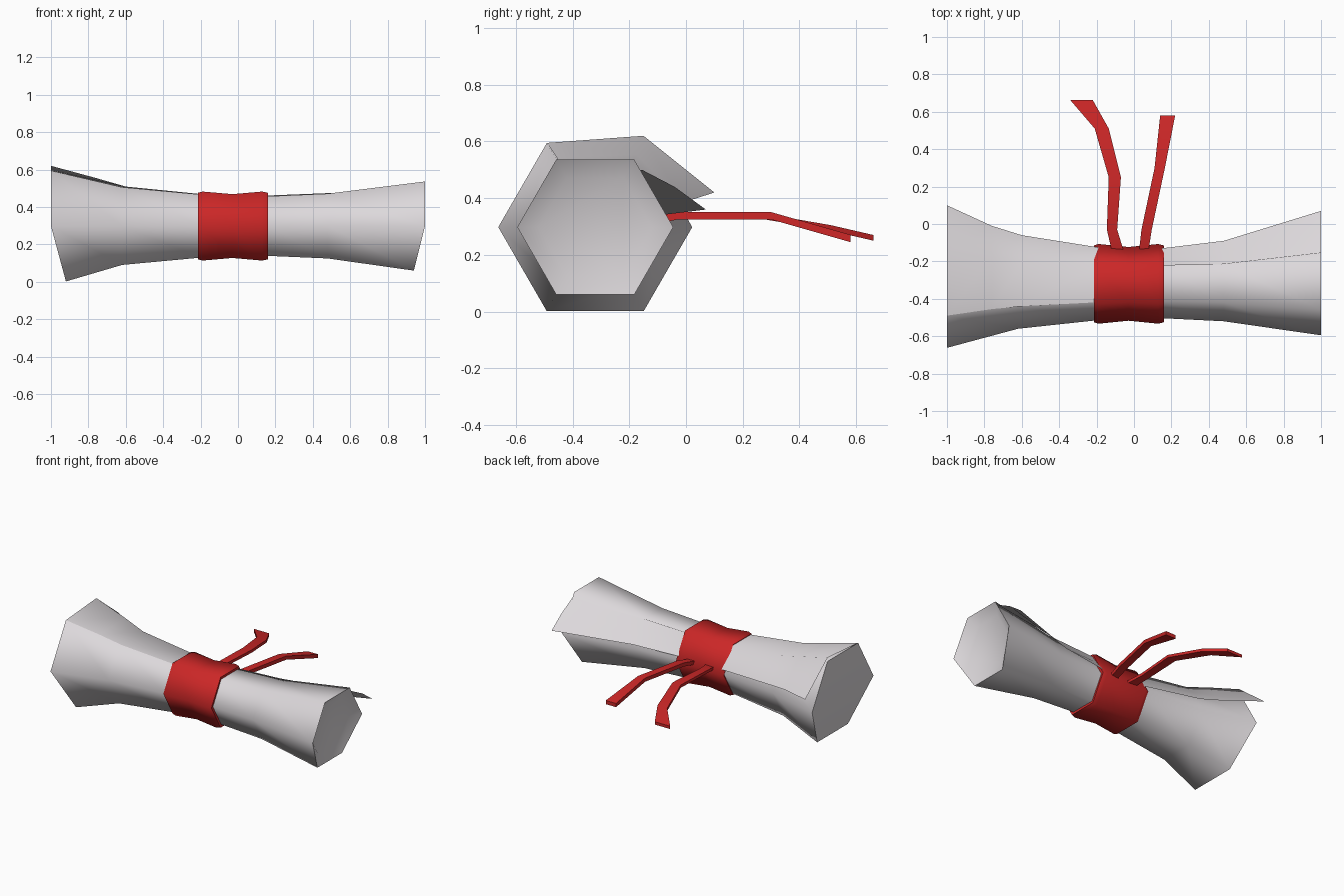
import bpy, bmesh, math
from mathutils import Vector

if "Cube" in bpy.data.objects:
    bpy.data.objects.remove(bpy.data.objects["Cube"])

CY, CZ = -0.32, 0.298


def material(name, col):
    m = bpy.data.materials.new(name)
    m.diffuse_color = (*col, 1)
    m.use_nodes = True
    m.node_tree.nodes["Principled BSDF"].inputs["Base Color"].default_value = m.diffuse_color
    return m


PAPER = material("pale_paper", (0.72, 0.69, 0.71))
RED = material("red_ribbon", (0.60, 0.02, 0.02))


def hex_ring(bm, x, r, low_x=None):
    """Six-sided ring around the x axis; the two lowest corners may be pulled in."""
    out = []
    for i in range(6):
        a = math.radians(60 * i)
        px = low_x if low_x is not None and i in (4, 5) else x
        out.append(bm.verts.new((px, CY + r * math.cos(a), CZ + r * math.sin(a))))
    return out


def bridge(bm, rings, closed=True):
    for a, b in zip(rings, rings[1:]):
        n = len(a)
        for i in range(n if closed else n - 1):
            j = (i + 1) % n
            bm.faces.new((a[i], a[j], b[j], b[i]))


def finish(bm, name, mat, angle):
    bmesh.ops.recalc_face_normals(bm, faces=bm.faces[:])
    me = bpy.data.meshes.new(name)
    bm.to_mesh(me)
    bm.free()
    me.materials.append(mat)
    me.shade_smooth()
    me.set_sharp_from_angle(angle=math.radians(angle))
    ob = bpy.data.objects.new(name, me)
    bpy.context.collection.objects.link(ob)
    return ob


# Rolled paper: flared hexagonal tube, flat left end, recessed right end
bm = bmesh.new()
profile = [(-1, 0.342, -0.92), (-0.62, 0.24, None), (-0.2, 0.195, None), (0.16, 0.184, None),
           (0.48, 0.2, None), (1, 0.275, 0.94), (0.95, 0.2, 0.93)]
rings = [hex_ring(bm, *p) for p in profile]
bridge(bm, rings)
r = rings[0]
bm.faces.new((r[0], r[1], r[2], r[3]))
bm.faces.new((r[0], r[3], r[4], r[5]))
bm.faces.new(rings[-1])
finish(bm, "rolled_paper", PAPER, 65)


# Loose outer edge of the sheet, lifting away toward each end
def flap(name, stations):
    bm = bmesh.new()
    rows = [[bm.verts.new((x, y, z)) for y, z in pts] for x, pts in stations]
    bridge(bm, rows, closed=False)
    # keep the upper side facing out
    ob = finish(bm, name, PAPER, 65)
    if sum(p.normal.z for p in ob.data.polygons) < 0:
        ob.data.flip_normals()


flap("left_flap", [
    (-1.0, [(-0.49, 0.595), (-0.15, 0.62), (0.10, 0.42)]),
    (-0.76, [(-0.455, 0.542), (-0.175, 0.555), (-0.01, 0.385)]),
    (-0.60, [(-0.44, 0.507), (-0.198, 0.509), (-0.06, 0.36)]),
    (-0.19, [(-0.418, 0.467), (-0.22, 0.468), (-0.125, 0.33)]),
])
flap("right_flap", [
    (0.15, [(-0.222, 0.461), (-0.18, 0.40), (-0.13, 0.33)]),
    (0.48, [(-0.215, 0.474), (-0.16, 0.41), (-0.09, 0.34)]),
    (1.0, [(-0.155, 0.50), (-0.04, 0.44), (0.07, 0.36)]),
])

# Ribbon band with a pinched middle and rounded edges
bm = bmesh.new()
band = [(-0.205, 0.18), (-0.215, 0.205), (-0.19, 0.213), (-0.03, 0.197), (0.13, 0.213),
        (0.16, 0.205), (0.155, 0.17)]
bridge(bm, [hex_ring(bm, x, rad) for x, rad in band])
finish(bm, "ribbon_band", RED, 65)


# Ribbon tails: flat strips given as (left x, right x, y, z)
def tail(name, path, t=0.013):
    bm = bmesh.new()
    rows = [[bm.verts.new((px, y, z + dz)) for px, dz in ((xl, -t), (xr, -t), (xr, t), (xl, t))]
            for xl, xr, y, z in path]
    bridge(bm, rows)
    bm.faces.new(rows[0])
    bm.faces.new(rows[-1])
    finish(bm, name, RED, 40)


tail("left_tail", [(-0.115, -0.05, -0.16, 0.31), (-0.145, -0.09, -0.03, 0.338),
                   (-0.135, -0.07, 0.25, 0.34), (-0.21, -0.135, 0.51, 0.295),
                   (-0.34, -0.22, 0.662, 0.26)], 0.01)
tail("right_tail", [(0.025, 0.075, -0.16, 0.31), (0.04, 0.095, -0.03, 0.338),
                    (0.11, 0.165, 0.30, 0.338), (0.14, 0.22, 0.58, 0.258)])
